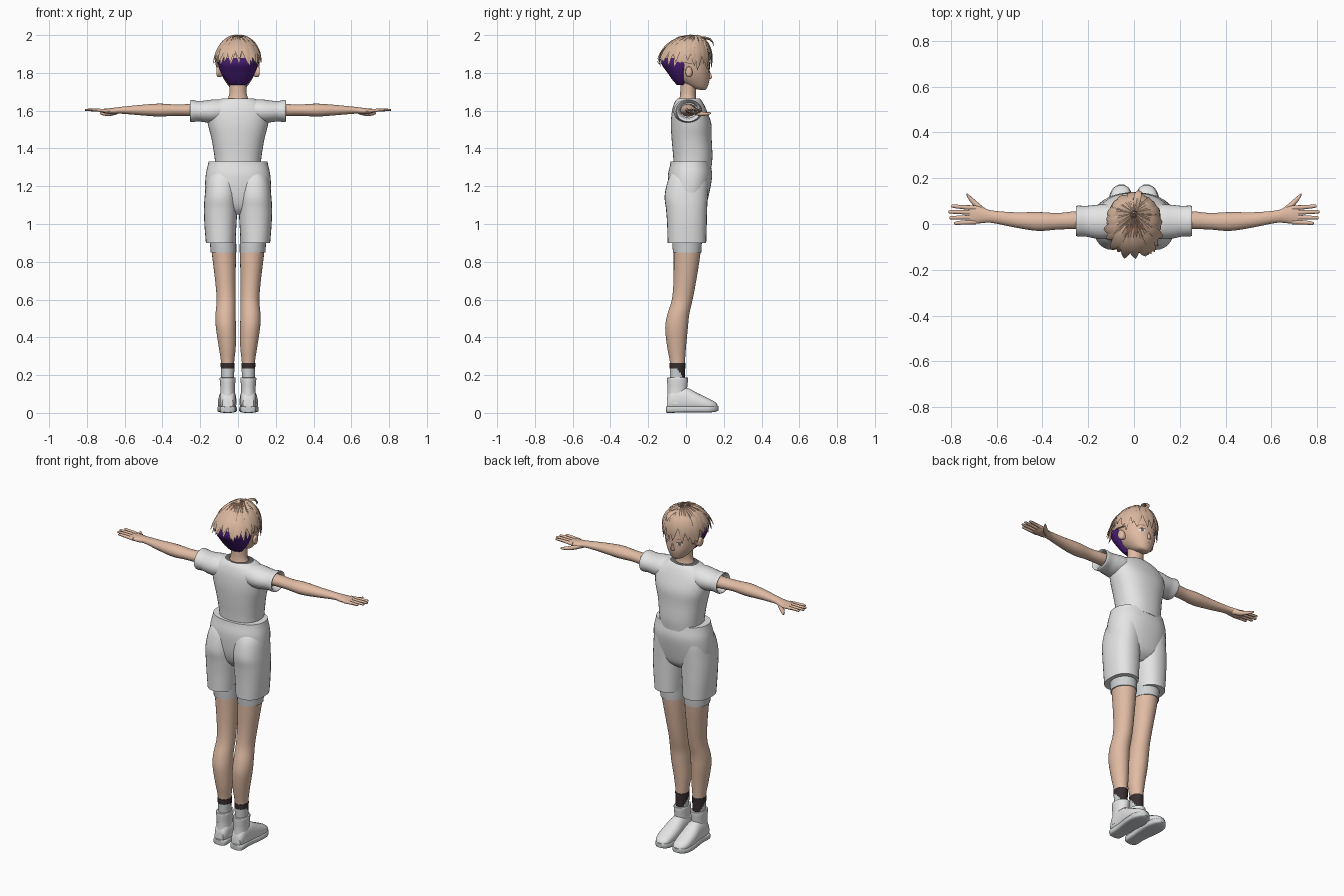
import bpy, bmesh, math, random
from mathutils import Vector
from mathutils.bvhtree import BVHTree

random.seed(4)
cube = bpy.data.objects.get("Cube")
if cube:
    bpy.data.objects.remove(cube)


def material(name, r, g, b):
    m = bpy.data.materials.new(name)
    m.use_nodes = True
    m.diffuse_color = (r, g, b, 1)
    bsdf = m.node_tree.nodes["Principled BSDF"]
    bsdf.inputs["Base Color"].default_value = (r, g, b, 1)
    bsdf.inputs["Roughness"].default_value = 0.8
    return m


SKIN = material("skin", .75, .50, .37)
HAIR = material("tan hair", .69, .47, .34)
BROWN = material("dark brown hair", .25, .13, .08)
PURPLE = material("purple hair", .065, .012, .18)
WHITE = material("white cloth", .78, .78, .78)
GREY = material("pale grey cloth", .62, .64, .65)
LINING = material("dark grey lining", .13, .13, .13)
SOCK = material("dark sock", .04, .028, .03)


def finish(name, bm, mats):
    bmesh.ops.recalc_face_normals(bm, faces=bm.faces[:])
    mesh = bpy.data.meshes.new(name)
    bm.to_mesh(mesh)
    ob = bpy.data.objects.new(name, mesh)
    bpy.context.collection.objects.link(ob)
    for m in mats:
        mesh.materials.append(m)
    bpy.ops.object.select_all(action='DESELECT')
    ob.select_set(True)
    bpy.context.view_layer.objects.active = ob
    bpy.ops.object.shade_smooth_by_angle(angle=math.radians(40))
    return ob


def smooth_keys(keys, steps=4):
    """Catmull-Rom interpolation of section keys."""
    out = []
    for i in range(len(keys) - 1):
        p = [keys[max(0, min(len(keys) - 1, i + d))] for d in (-1, 0, 1, 2)]
        for s in range(steps):
            t = s / steps
            out.append([b + .5 * t * (c - a + t * (2*a - 5*b + 4*c - d + t * (3*(b - c) + d - a)))
                        for a, b, c, d in zip(*p)])
    return out + [list(keys[-1])]


def tube(name, keys, mats, axis='z', side=1, power=2.0, n=28, rule=None):
    """Loft of rounded sections; each key is position, two centres, two radii."""
    bm = bmesh.new()
    rings = []
    for t, a, b, ra, rb in smooth_keys(keys):
        ring = []
        for i in range(n):
            ang = 2 * math.pi * i / n
            c, s = math.cos(ang), math.sin(ang)
            u = a + max(ra, .001) * math.copysign(abs(c) ** (2 / power), c)
            v = b + max(rb, .001) * math.copysign(abs(s) ** (2 / power), s)
            x, y, z = {'x': (t, u, v), 'y': (u, t, v), 'z': (u, v, t)}[axis]
            ring.append(bm.verts.new((x * side, y, z)))
        rings.append(ring)
    for r, q in zip(rings, rings[1:]):
        for i in range(n):
            bm.faces.new((r[i], r[(i + 1) % n], q[(i + 1) % n], q[i]))
    bm.faces.new(rings[0])
    top = bm.faces.new(rings[-1])
    if rule:
        for f in bm.faces:
            f.material_index = rule(f, f is top)
    return finish(name, bm, mats)


# Shirt body with dark neck opening
tube("shirt_body", [(1.30, 0, .035, .12, .10), (1.36, 0, .036, .125, .104), (1.45, 0, .03, .14, .106),
                    (1.53, 0, .027, .16, .107), (1.60, 0, .018, .165, .092),
                    (1.645, 0, .014, .125, .074), (1.665, 0, .014, .082, .058)],
     [WHITE, LINING], power=2.3, n=40, rule=lambda f, top: int(top))

# Shorts body, sitting over the shirt hem
tube("shorts_body", [(1.05, 0, .01, .05, .05), (1.085, 0, .015, .14, .085), (1.15, 0, .015, .172, .105),
                     (1.25, 0, .021, .172, .117), (1.31, 0, .023, .16, .108), (1.33, 0, .023, .156, .105)],
     [WHITE], power=2.3, n=40)

for label, side in (("left", 1), ("right", -1)):
    # Sleeve with a folded-in hollow end
    tube(label + "_sleeve", [(.05, .01, 1.603, .066, .055), (.12, .01, 1.598, .076, .062),
                             (.17, .01, 1.596, .073, .058), (.21, .012, 1.597, .067, .054),
                             (.248, .013, 1.598, .067, .059), (.25, .014, 1.6, .058, .05),
                             (.22, .015, 1.602, .046, .04)],
         [WHITE], 'x', side)
    # Arm and palm
    tube(label + "_arm", [(.16, .015, 1.603, .04, .034), (.25, .017, 1.603, .039, .032),
                          (.33, .012, 1.603, .036, .03), (.42, .011, 1.603, .041, .034),
                          (.52, .018, 1.603, .033, .027), (.62, .032, 1.602, .027, .018),
                          (.66, .038, 1.598, .034, .017), (.70, .041, 1.598, .04, .013),
                          (.72, .041, 1.6, .037, .009)], [SKIN], 'x', side, n=20)
    # Fingers and thumb
    for i, (y, spread, tip) in enumerate([(.009, -.006, .785), (.03, -.003, .806), (.05, .003, .81), (.07, .008, .797)]):
        tube(f"{label}_finger_{i + 1}", [(.69, y, 1.599, .011, .01), (.75, y + spread / 2, 1.603, .009, .008),
                                         (tip - .006, y + spread, 1.604, .007, .006),
                                         (tip, y + spread, 1.604, .002, .002)], [SKIN], 'x', side, n=10)
    tube(label + "_thumb", [(.64, .045, 1.595, .015, .014), (.68, .075, 1.584, .018, .013),
                            (.71, .105, 1.583, .014, .009), (.727, .124, 1.586, .008, .006),
                            (.731, .129, 1.587, .002, .002)], [SKIN], 'x', side, n=12)
    # Shorts leg and under-layer cuff
    tube(label + "_shorts_leg", [(.90, .092, .005, .078, .102), (1.0, .093, .005, .085, .105),
                                 (1.08, .092, .003, .088, .109), (1.15, .09, .001, .086, .114),
                                 (1.24, .083, .012, .08, .105), (1.30, .07, .022, .06, .08)],
         [WHITE], side=side, power=2.3)
    tube(label + "_cuff", [(.848, .077, .006, .068, .075), (.88, .078, .006, .069, .077),
                           (.93, .08, .006, .07, .078)], [GREY], side=side)
    # Leg
    tube(label + "_leg", [(.15, .055, -.045, .03, .035), (.26, .055, -.045, .034, .039),
                          (.35, .057, -.05, .045, .05), (.45, .064, -.05, .053, .06),
                          (.52, .066, -.041, .053, .058), (.60, .063, -.02, .05, .055),
                          (.70, .067, -.006, .054, .06), (.85, .075, .006, .064, .071),
                          (.95, .08, .008, .066, .074)], [SKIN], side=side)
    # Sock, pale at the lower back
    tube(label + "_sock", [(.15, .055, -.045, .034, .04), (.19, .055, -.045, .034, .04),
                           (.235, .055, -.045, .036, .041), (.265, .055, -.045, .037, .042)],
         [SOCK, GREY], side=side, rule=lambda f, top: int(
             f.calc_center_median().z < .235 and
             f.calc_center_median().y < -.045 + .6 * (.235 - f.calc_center_median().z)))
    # Shoe: upper, ankle shaft and sole
    tube(label + "_shoe", [(-.10, .055, .05, .028, .035), (-.07, .055, .07, .04, .06),
                           (0, .055, .07, .045, .064), (.06, .057, .057, .049, .048),
                           (.12, .058, .043, .046, .033), (.152, .056, .036, .035, .023),
                           (.168, .055, .032, .014, .01)], [WHITE], 'y', side, 2.3)
    tube(label + "_shoe_shaft", [(.05, .055, -.05, .042, .052), (.12, .055, -.046, .038, .051),
                                 (.18, .055, -.045, .042, .056), (.186, .055, -.045, .038, .05)],
         [WHITE], side=side)
    tube(label + "_sole", [(-.106, .055, .018, .022, .015), (-.09, .055, .018, .04, .018),
                           (-.02, .055, .02, .042, .018), (.06, .057, .02, .051, .018),
                           (.12, .058, .02, .05, .018), (.155, .056, .022, .036, .016),
                           (.172, .055, .025, .012, .012)], [GREY], 'y', side, 4)
    # Ear
    tube(label + "_ear", [(.085, .022, 1.80, .012, .02), (.104, .016, 1.805, .018, .028),
                          (.113, .012, 1.808, .014, .022), (.115, .012, 1.808, .006, .01)],
         [SKIN], 'x', side, n=14)

# Neck, head and nape undercut
tube("neck", [(1.64, 0, .01, .065, .05), (1.68, 0, .01, .048, .042), (1.72, 0, .012, .045, .042),
              (1.78, 0, .015, .047, .045)], [SKIN])
head = tube("head", [(1.71, 0, .088, .016, .014), (1.722, 0, .07, .042, .042), (1.76, 0, .04, .071, .084),
                     (1.80, 0, .027, .09, .098), (1.85, 0, .015, .10, .111), (1.90, 0, .008, .103, .113),
                     (1.95, 0, .004, .085, .095), (1.98, 0, .003, .04, .05)], [SKIN], power=2.15, n=36)
tube("nape_hair", [(1.735, 0, -.025, .042, .022), (1.76, 0, -.03, .065, .04), (1.80, 0, -.035, .09, .063),
                   (1.845, 0, -.04, .105, .088), (1.88, 0, -.04, .10, .085)], [PURPLE], n=24)
tube("nose", [(1.768, 0, .118, .01, .012), (1.776, 0, .124, .011, .015),
              (1.80, 0, .122, .006, .008), (1.825, 0, .115, .003, .005)], [SKIN], n=10)

# Painted eyes, brows and mouth laid onto the face
tree = BVHTree.FromPolygons([v.co for v in head.data.vertices], [p.vertices[:] for p in head.data.polygons])


def face_patch(name, x, z, w, h, mat, lift, bend=0):
    bm = bmesh.new()
    cols = []
    for i in range(9):
        u = i / 4 - 1
        half = h * math.sqrt(max(.02, 1 - u * u))
        col = []
        for v in (-half, 0, half):
            px, pz = x + u * w, z + v - bend * u * u
            hit = tree.ray_cast(Vector((px, 1, pz)), Vector((0, -1, 0)))[0]
            col.append(bm.verts.new((px, hit.y + lift, pz)))
        cols.append(col)
    for a, b in zip(cols, cols[1:]):
        for j in range(2):
            bm.faces.new((a[j], a[j + 1], b[j + 1], b[j]))
    finish(name, bm, [mat])


for label, side in (("left", 1), ("right", -1)):
    x = .041 * side
    face_patch(label + "_eye", x, 1.812, .018, .011, WHITE, .002)
    face_patch(label + "_iris", x, 1.812, .008, .010, BROWN, .003)
    face_patch(label + "_lash", x, 1.823, .021, .002, SOCK, .004, .006)
    face_patch(label + "_brow", x, 1.842, .02, .002, BROWN, .003, .004)
face_patch("mouth", 0, 1.747, .012, .0012, BROWN, .002)

# Hair cap
CENTRE = Vector((0, 0, 1.865))
bm = bmesh.new()
bmesh.ops.create_uvsphere(bm, u_segments=32, v_segments=20, radius=1)
for v in bm.verts:
    v.co = CENTRE + Vector((v.co.x * .112, v.co.y * .125, v.co.z * .124))
cut = bmesh.ops.bisect_plane(bm, geom=bm.verts[:] + bm.edges[:] + bm.faces[:], plane_co=(0, 0, 1.852),
                             plane_no=(0, -.12, -1), clear_outer=True)
bmesh.ops.contextual_create(bm, geom=[e for e in cut["geom_cut"] if isinstance(e, bmesh.types.BMEdge)])
finish("hair_cap", bm, [HAIR])


def strand(bm, pts, width, thick):
    """Tapered lock with a ridged diamond section."""
    rings = []
    for i, p in enumerate(pts):
        t = i / (len(pts) - 1)
        along = (pts[min(i + 1, len(pts) - 1)] - pts[max(i - 1, 0)]).normalized()
        out = (p - CENTRE).normalized()
        across = along.cross(out).normalized()
        out = across.cross(along)
        w = width * max(.03, (.35 + 1.5 * t) if t < .45 else 1.03 * (1 - ((t - .45) / .55) ** 2))
        h = thick * max(.1, 1 - t * t)
        rings.append([bm.verts.new(p + d) for d in (across * w, out * h, across * -w, out * -h)])
    for a, b in zip(rings, rings[1:]):
        for j in range(4):
            bm.faces.new((a[j], a[(j + 1) % 4], b[(j + 1) % 4], b[j]))
    bm.faces.new(rings[0])
    bm.faces.new(rings[-1])


def scalp_path(az, start, end, scale, flare, twist):
    pts = []
    for i in range(11):
        t = i / 10
        phi = start + (end - start) * t
        a = az + twist * t
        r = math.sin(min(phi, math.pi / 2)) * (scale + flare * t ** 3)
        pts.append(CENTRE + Vector((.115 * r * math.cos(a), .13 * r * math.sin(a) + .04 * (1 - t) ** 2,
                                    .124 * scale * math.cos(phi))))
    return pts


# Overlapping locks falling from the crown, longest around the temples
bm = bmesh.new()
for layer, count in ((0, 24), (1, 17)):
    for i in range(count):
        az = 2 * math.pi * (i + .5 * layer + random.uniform(-.2, .2)) / count
        front = math.sin(az)
        temple = max(0, 1 - abs(front - .5) / .4)
        end = 1.72 + .3 * temple + .12 * max(0, front) + random.uniform(-.1, .12) - .12 * layer
        flare = (.17 if front < -.3 else .04) * random.uniform(.7, 1.2)
        strand(bm, scalp_path(az, .12, end, 1.0 + .03 * layer, flare, random.uniform(-.2, .2)),
               .021 + .004 * layer, .011)
# Upright curled lock at the front of the crown
curl = [(0, .04, 1.978), (.005, .07, 1.985), (.012, .10, 1.986), (.018, .128, 1.978), (.022, .143, 1.96), (.022, .146, 1.94)]
strand(bm, [Vector(p) for p in curl], .017, .009)
finish("hair_locks", bm, [HAIR])

# Dark star-shaped whorl on the crown
bm = bmesh.new()
for i in range(7):
    strand(bm, scalp_path(2 * math.pi * i / 7 + .3, .03, .42, 1.055, 0, .2), .013, .004)
finish("hair_whorl", bm, [BROWN])
